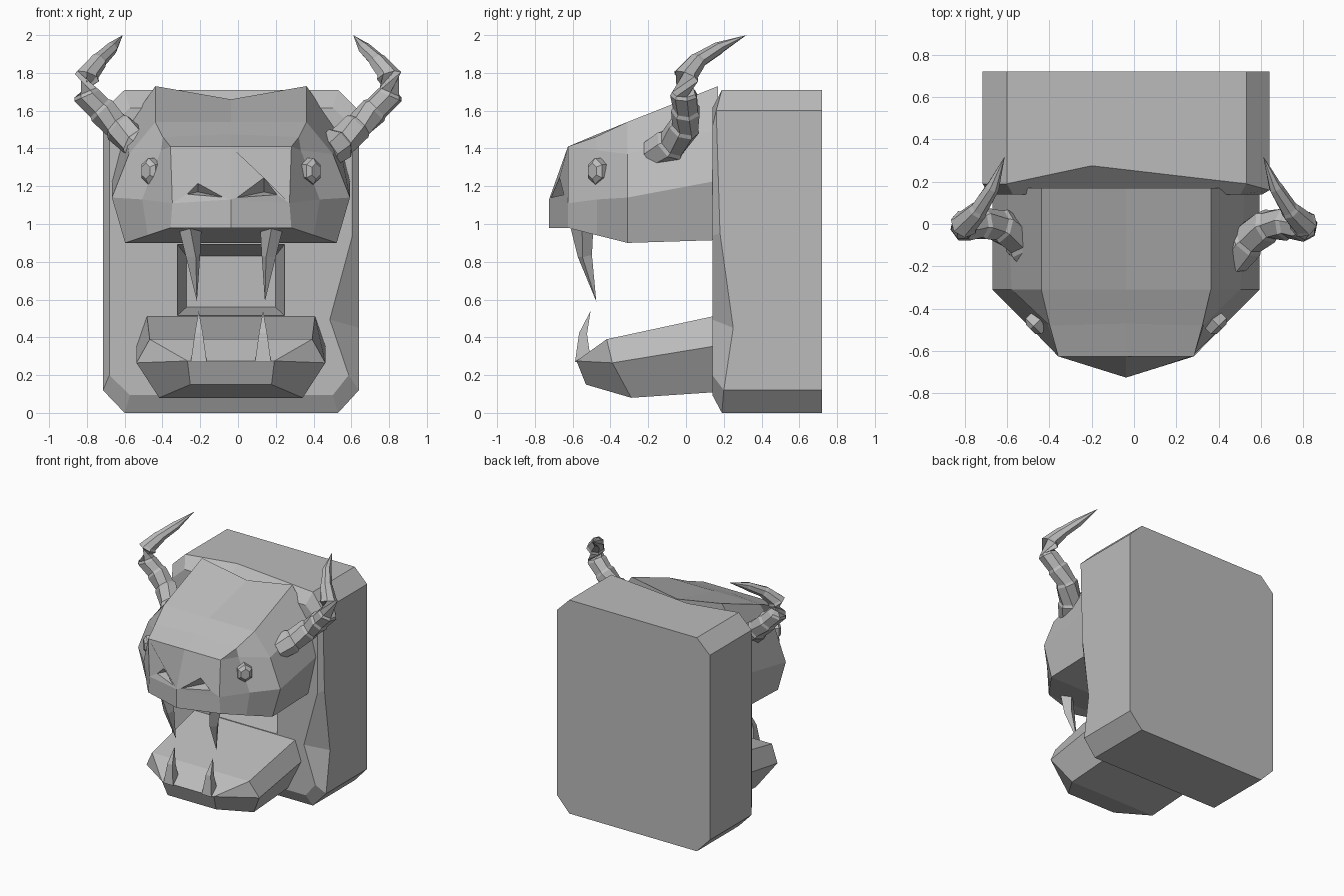
import bpy
import bmesh
from math import cos, sin, pi
from mathutils import Vector, Matrix

cube = bpy.data.objects.get("Cube")
if cube:
    bpy.data.objects.remove(cube, do_unlink=True)

CENTRE = -0.0375  # head and block share this centre line

stone = bpy.data.materials.new("stone_grey")
stone.use_nodes = True
stone.diffuse_color = (0.5, 0.5, 0.5, 1)
shader = next(n for n in stone.node_tree.nodes if n.type == 'BSDF_PRINCIPLED')
shader.inputs["Base Color"].default_value = stone.diffuse_color
shader.inputs["Roughness"].default_value = 0.8


def loft(name, rings, shift=0.0, cap_first=True, cap_last=True):
    """Join closed rings of points into one flat-shaded solid."""
    bm = bmesh.new()
    loops = [[bm.verts.new((x + shift, y, z)) for x, y, z in ring] for ring in rings]
    for first, second in zip(loops, loops[1:]):
        count = len(first)
        for i in range(count):
            j = (i + 1) % count
            bm.faces.new((first[i], first[j], second[j], second[i]))
    if cap_first:
        bm.faces.new(loops[0])
    if cap_last:
        bm.faces.new(loops[-1])
    bmesh.ops.remove_doubles(bm, verts=bm.verts, dist=0.0005)
    bmesh.ops.recalc_face_normals(bm, faces=bm.faces)
    mesh = bpy.data.meshes.new(name)
    bm.to_mesh(mesh)
    bm.free()
    mesh.materials.append(stone)
    obj = bpy.data.objects.new(name, mesh)
    bpy.context.collection.objects.link(obj)
    return obj


def mirrored(half):
    """Close a half section by reflecting it across the centre line."""
    return list(half) + [(-x, y, z) for x, y, z in reversed(half)]


def carve(target, cutter):
    """Subtract the cutter from the target, then discard the cutter."""
    cutter.hide_render = True
    mod = target.modifiers.new("carve", 'BOOLEAN')
    mod.operation = 'DIFFERENCE'
    mod.solver = 'EXACT'
    mod.object = cutter
    bpy.context.view_layer.objects.active = target
    bpy.ops.object.modifier_apply(modifier=mod.name)
    bpy.data.objects.remove(cutter, do_unlink=True)


def taper(name, path, sides, side, shift=0.0, ridged=False):
    """Sweep a polygon along a path of (x, y, z, radius) points."""
    points = [Vector((side * x, y, z)) for x, y, z, r in path]
    last = len(path) - 1
    rings = []
    for i, point in enumerate(points):
        along = (points[min(i + 1, last)] - points[max(i - 1, 0)]).normalized()
        turn = along.to_track_quat('Z', 'Y')
        radius = path[i][3]
        steps = [(0, radius)]
        if ridged and 0 < i < last:
            steps = [(0, radius * 1.06), (0.018, radius * 0.92)]
        for offset, r in steps:
            middle = point + along * offset
            rings.append([tuple(middle + turn @ Vector((r * cos(a), r * sin(a), 0)))
                          for a in (2 * pi * (k + 0.5) / sides for k in range(sides))])
    return loft(name, rings, shift, cap_last=False)


# Back block: chamfered outline, uneven front rim, inset front panel
rim = [(-0.6, 0.19, 0), (0.53, 0.19, 0), (0.64, 0.2, 0.12), (0.64, 0.25, 0.45),
       (0.64, 0.18, 0.95), (0.64, 0.16, 1.6), (0.53, 0.19, 1.71), (-0.2, 0.275, 1.71),
       (-0.6, 0.19, 1.71), (-0.715, 0.19, 1.6), (-0.715, 0.19, 0.12)]
back = [(x, 0.72, z) for x, y, z in rim]
panel = []
for x, y, z in rim:
    dent = max(0, y - 0.19) * 2 if x > 0.6 else 0
    panel.append((CENTRE + (x - CENTRE) * 0.95 - dent, 0.14, 0.85 + (z - 0.85) * 0.89))
block = loft("back_block", [back, rim, panel])

# Throat hollow
mouth = mirrored([(0.29, 0.1, 0.9), (0.29, 0.1, 0.51)])
gullet = mirrored([(0.235, 0.45, 0.83), (0.235, 0.45, 0.56)])
carve(block, loft("throat_cutter", [mouth, gullet], CENTRE))


# Upper head: sections from back to nose
# (crown, brow, temple, cheek, lip)
def section(crown, brow, temple, cheek, lip):
    return mirrored([crown, brow, temple, cheek, lip])


nose_top = (0, -0.625, 1.41)
snout = (0.32, -0.625, 1.41)
head = loft("upper_head", [
    section((0, 0.17, 1.66), (0.4, 0.17, 1.73), (0.56, 0.17, 1.5),
            (0.63, 0.17, 1.23), (0.56, 0.17, 0.915)),
    section((0, -0.31, 1.54), (0.4, -0.31, 1.54), (0.54, -0.31, 1.37),
            (0.63, -0.31, 1.14), (0.56, -0.31, 0.9)),
    section((0, -0.47, 1.475), (0.36, -0.48, 1.46), (0.37, -0.47, 1.39),
            (0.47, -0.47, 1.13), (0.44, -0.47, 0.94)),
    section(nose_top, snout, snout, (0.31, -0.625, 1.11), (0.32, -0.625, 0.98)),
    section(nose_top, nose_top, nose_top, (0, -0.725, 1.13), (0, -0.725, 0.98)),
], CENTRE, cap_last=False)

# Nostril pits
for side in (-1, 1):
    x = side * 0.175
    outer = [(x - 0.19, -0.76, 1.13), (x + 0.19, -0.76, 1.13), (x, -0.76, 1.32)]
    pit = [(x, -0.58, 1.17)] * len(outer)
    carve(head, loft("nostril_cutter", [outer, pit], CENTRE, cap_last=False))


# Lower jaw: sections from back to chin
# (gum, cheek, underside)
def jaw_section(gum, cheek, underside):
    return mirrored([gum, cheek, underside])


chin = (0.23, -0.58, 0.275)
loft("lower_jaw", [
    jaw_section((0.445, 0.16, 0.515), (0.5, 0.16, 0.355), (0.38, 0.16, 0.11)),
    jaw_section((0.43, -0.42, 0.39), (0.5, -0.39, 0.265), (0.38, -0.29, 0.08)),
    jaw_section(chin, chin, (0.215, -0.53, 0.15)),
], CENTRE)

# Paired horns, fangs and eyes
horn = [(0.46, -0.17, 1.37, 0.085), (0.53, -0.08, 1.42, 0.09), (0.63, -0.01, 1.51, 0.08),
        (0.72, 0, 1.6, 0.075), (0.8, -0.01, 1.68, 0.07), (0.8, 0, 1.78, 0.065),
        (0.74, 0.06, 1.86, 0.045), (0.67, 0.17, 1.93, 0.032), (0.61, 0.32, 2, 0)]
upper_fang = [(0.215, -0.55, 0.98, 0.06), (0.2, -0.535, 0.83, 0.04), (0.18, -0.475, 0.59, 0)]
lower_fang = [(0.17, -0.545, 0.27, 0.06), (0.17, -0.545, 0.42, 0.03), (0.17, -0.505, 0.54, 0)]

for side, label in ((1, "left"), (-1, "right")):
    taper(label + "_horn", horn, 7, side, ridged=True)
    taper(label + "_upper_fang", upper_fang, 4, side, CENTRE)
    taper(label + "_lower_fang", lower_fang, 4, side, CENTRE)

    # Eye: flattened hexagonal bead facing outward on the cheek
    pose = (Matrix.Translation((side * 0.43, -0.475, 1.28))
            @ Matrix.Rotation(side * pi / 4, 4, 'Z'))
    rings = []
    for depth, size in ((0.04, 1), (-0.01, 1), (-0.03, 0.6)):
        rings.append([tuple(pose @ Vector((0.06 * size * sin(k * pi / 3), depth,
                                           0.07 * size * cos(k * pi / 3))))
                      for k in range(6)])
    loft(label + "_eye", rings, CENTRE)
